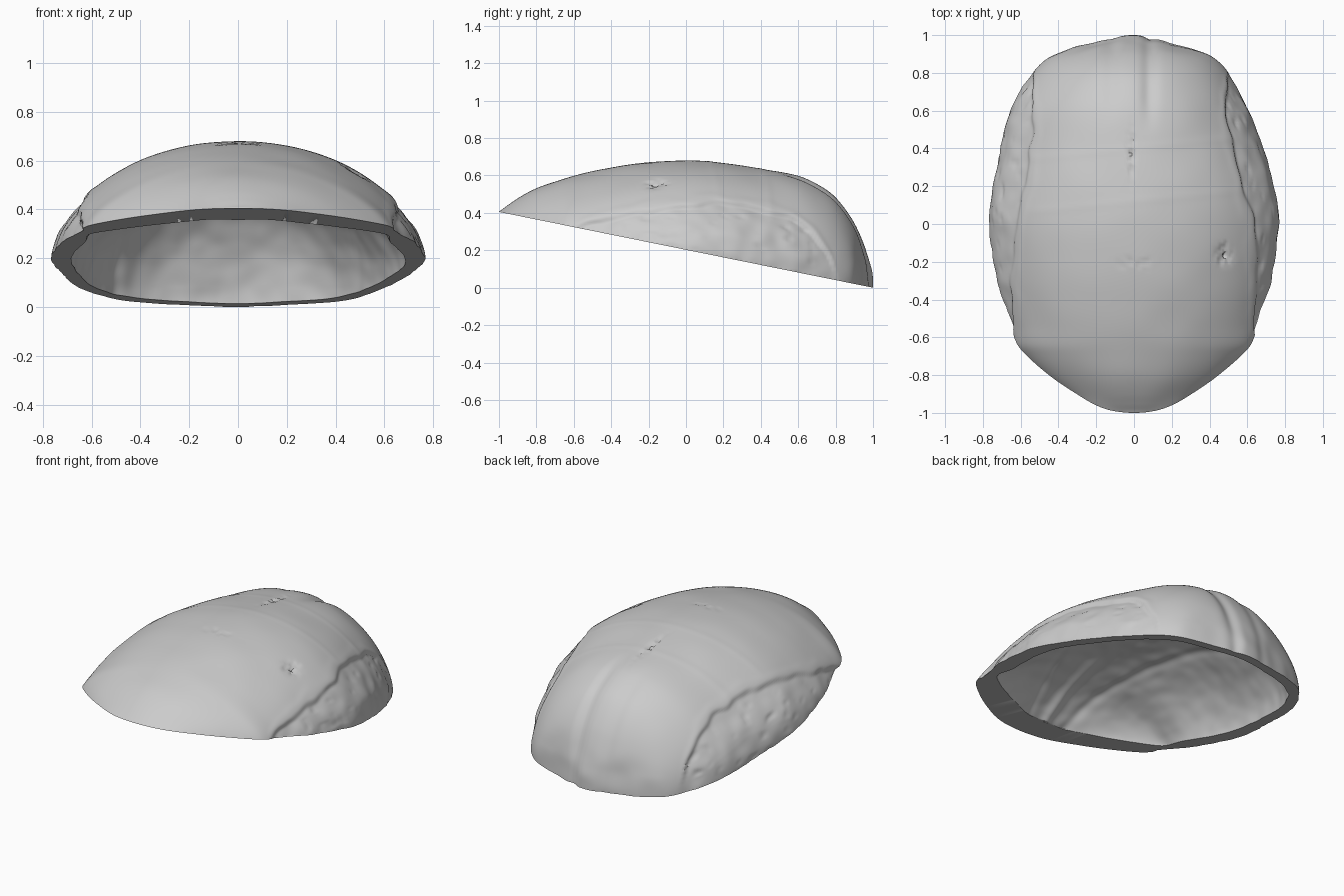
import bpy, bmesh, math
from mathutils import Vector, noise

if "Cube" in bpy.data.objects:
    bpy.data.objects.remove(bpy.data.objects["Cube"])

NY, NA = 170, 180          # sections front to back, points per arch


def ang(y):
    return math.acos(max(-1, min(1, -y)))


def curve(points):
    """Smooth interpolation of (y, value) points, rounded towards both ends."""
    pts = [(ang(y), v) for y, v in points]
    last = len(pts) - 1

    def slope(i):
        a, b = pts[max(i - 1, 0)], pts[min(i + 1, last)]
        return (b[1] - a[1]) / (b[0] - a[0])

    def value(y):
        a = min(max(ang(y), pts[0][0]), pts[-1][0])
        i = next((k for k in range(last) if a <= pts[k + 1][0]), last - 1)
        (a0, v0), (a1, v1) = pts[i], pts[i + 1]
        d = a1 - a0
        t = (a - a0) / d
        return ((2*t**3 - 3*t*t + 1) * v0 + (t**3 - 2*t*t + t) * d * slope(i)
                + (3*t*t - 2*t**3) * v1 + (t**3 - t*t) * d * slope(i + 1))
    return value


def cut(y):                # sloping plane the cap is sawn along
    return 0.2025 * (1 - y)


def step(a, b, v):
    t = min(max((v - a) / (b - a), 0), 1)
    return t * t * (3 - 2 * t)


def bump(v, width):
    return math.exp(-(v / width) ** 2)


# Midline profile, rim half-width and temporal line
top = curve([(-1, .405), (-.985, .417), (-.95, .443), (-.9, .477), (-.8, .531), (-.7, .568),
             (-.6, .598), (-.4, .643), (-.2, .67), (0, .68), (.2, .667), (.4, .636),
             (.6, .598), (.7, .555), (.8, .482), (.9, .347), (.95, .237), (.98, .135), (1, 0)])
rim = curve([(-1, 0), (-.985, .13), (-.95, .22), (-.9, .305), (-.8, .45), (-.7, .565),
             (-.64, .618), (-.54, .655), (-.3, .73), (0, .768), (.2, .745), (.4, .698),
             (.6, .635), (.8, .52), (.88, .435), (.93, .32), (.955, .22), (.98, .14), (1, 0)])
line = curve([(-.64, .31), (-.5, .36), (-.3, .41), (0, .455), (.2, .465),
              (.4, .44), (.6, .37), (.75, .21), (.82, .05)])


def outer_relief(p):
    x, y, z = p
    d = 0.003 * noise.noise(p * 5)
    # rough sunken band below the temporal line
    if -.62 < y < .82 and abs(x) > .3:
        t = line(y) + .02 * noise.noise(p * 9) - z
        s = step(0, .022, t) * step(-.62, -.58, y) * step(.82, .74, y)
        d += s * (-.016 * max(.15, 1 - t / .22) + .007 * noise.noise(p * 11)
                  - .014 * max(0, noise.noise(p * 17) - .3))
        d += .003 * bump(t + .015, .02) * step(-.62, -.55, y) * step(.82, .74, y)
    # twin grooves running down the back
    d -= .008 * bump(x + .12, .045) * step(.5, .75, y)
    d -= .016 * bump(x - .08, .04) * step(.45, .7, y)
    # uneven base of the back
    d += .010 * noise.noise(p * 7) * step(.8, .93, y) * step(.3, .1, z)
    # faint ridges across the crown
    for y0 in (.12, .40):
        d += .0015 * bump(y - y0 - .1 * x, .018) * step(.6, .5, abs(x))
    # pitted patches on the crown
    grain = max(0, noise.noise(p * 38) + .15)
    d -= .05 * grain * bump(x + .015, .016) * bump(y - .38, .1)
    d -= .03 * grain * bump(x - .02, .07) * bump(y + .21, .022)
    d -= .045 * (grain + .2) * bump(x - .48, .035) * bump(y + .16, .04)
    return d


def inner_relief(p):       # positive moves into the cavity
    x, y, z = p
    d = .006 * noise.noise(p * 4) + .004 * noise.noise(p * 12)
    d += .014 * bump(x, .035) * step(-.2, -.6, y)
    for s in (-1, 1):      # shallow vessel grooves
        d -= .008 * bump(s * x - .32 - .25 * y, .03)
    return d


def arch_points(inner):
    """Rows of points arching from one side of the rim to the other."""
    rows = []
    for i in range(NY + 1):
        y = -math.cos(math.pi * i / NY)
        zp, r = cut(y), max(rim(y), 0)
        h = max(top(y) - zp, 0)
        e = zp - .2
        k = .5 * (e + math.sqrt(e * e + .0016))
        if i in (0, NY):
            r = h = 0
        a0 = math.asin(min(.9999, k / (k + h))) if h else 0
        slim = .035 + .01 * step(.2, .7, y)       # lean the upper sides inward
        skew = -.024 * bump(y - .65, .3)          # back is fuller on the left
        row = []
        for j in range(NA + 1):
            a = a0 + (math.pi - 2 * a0) * j / NA
            s = math.sin(math.pi * j / NA)
            x = r * math.cos(a) / math.cos(a0) * (1 - slim * 2 * s * s * (1 - s * s) * 2)
            up = max((k + h) * math.sin(a) - k, 0) if h else 0
            yy = y
            if inner:
                x *= .895 + .09 * bump(y + .68, .2)
                yy, up = y * .855 + .075, up * .87
            row.append(Vector((x + skew, yy, cut(yy) + up)))
        rows.append(row)
    return rows


def add_shell(bm, inner):
    grid = [[bm.verts.new(p) for p in row] for row in arch_points(inner)]
    for i in range(NY):
        for j in range(NA):
            q = [grid[i][j], grid[i][j + 1], grid[i + 1][j + 1], grid[i + 1][j]]
            bm.faces.new(q[::-1] if inner else q)
    bm.normal_update()
    # push the relief in along the normals, keeping the rim in the cut plane
    for i in range(1, NY):
        for j, v in enumerate(grid[i]):
            n = v.normal.copy()
            mid = Vector((0, v.co.y * .6, .1))
            out = n if n.dot(v.co - mid) > 0 else -n
            d = -inner_relief(v.co) if inner else outer_relief(v.co)
            fade = step(0, 8, min(i, NY - i))
            v.co += out * d * fade
            low = cut(v.co.y)
            if j in (0, NA) or v.co.z < low:
                v.co.z = low
    return grid


# Skull cap: outer shell, inner shell and the flat sawn rim
bm = bmesh.new()
outside = add_shell(bm, False)
inside = add_shell(bm, True)
for j in (0, NA):
    for i in range(NY):
        bm.faces.new((outside[i][j], outside[i + 1][j], inside[i + 1][j], inside[i][j]))
bmesh.ops.remove_doubles(bm, verts=bm.verts[:], dist=.0002)
bmesh.ops.recalc_face_normals(bm, faces=bm.faces[:])
mesh = bpy.data.meshes.new("skull_cap")
bm.to_mesh(mesh)
bm.free()
cap = bpy.data.objects.new("skull_cap", mesh)
bpy.context.collection.objects.link(cap)
bpy.context.view_layer.objects.active = cap
cap.select_set(True)
bpy.ops.object.shade_smooth_by_angle(angle=math.radians(40))
